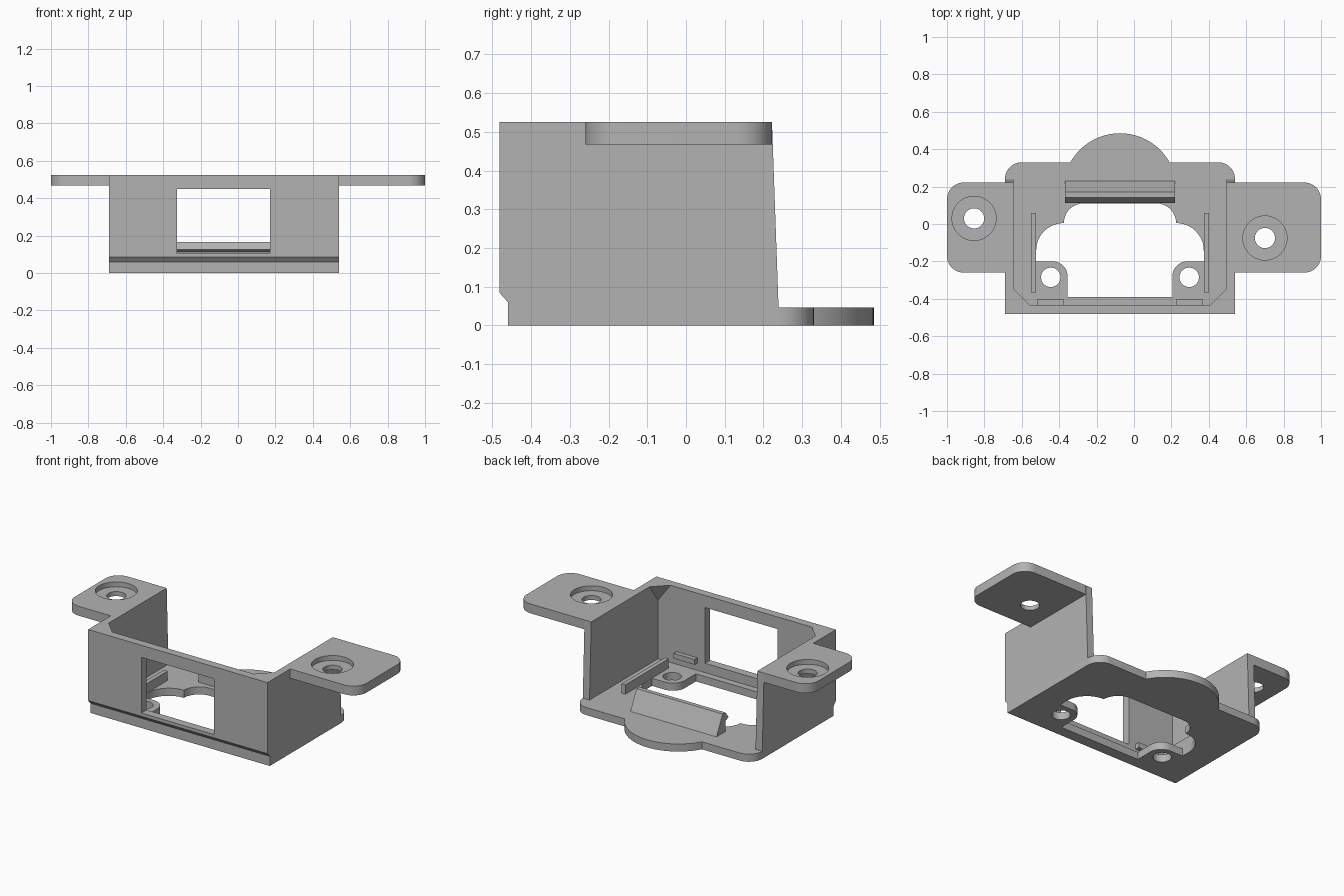
import bpy
import bmesh
from math import sin, cos, radians, pi
from mathutils import Vector

cube = bpy.data.objects.get("Cube")
if cube:
    bpy.data.objects.remove(cube, do_unlink=True)

grey = bpy.data.materials.new("plain_grey")
grey.use_nodes = True
GREY = (0.45, 0.45, 0.45, 1)
grey.diffuse_color = GREY
grey.node_tree.nodes["Principled BSDF"].inputs["Base Color"].default_value = GREY

MID = -0.075                 # centre line of the body
LEFT, RIGHT = 0.54, -0.69    # outer faces of the side walls
WALL, FLOOR, TOP = 0.046, 0.047, 0.525


def mirror(x):
    return 2 * MID - x


def rounded(corners, steps=12):
    """Outline from (x, y, radius) corners, for right-angled rounded corners."""
    out = []
    for i, (x, y, r) in enumerate(corners):
        p = Vector((x, y))
        if not r:
            out.append(p)
            continue
        a = (Vector(corners[i - 1][:2]) - p).normalized() * r
        b = (Vector(corners[(i + 1) % len(corners)][:2]) - p).normalized() * r
        for k in range(steps + 1):
            t = k / steps * pi / 2
            out.append(p + a * (1 - sin(t)) + b * (1 - cos(t)))
    return out


def circle(x, y, r, n=48):
    return [(x + r * cos(2 * pi * k / n), y + r * sin(2 * pi * k / n)) for k in range(n)]


def solid(name, bm):
    bmesh.ops.remove_doubles(bm, verts=bm.verts, dist=1e-5)
    bmesh.ops.recalc_face_normals(bm, faces=bm.faces)
    mesh = bpy.data.meshes.new(name)
    bm.to_mesh(mesh)
    bm.free()
    mesh.materials.append(grey)
    ob = bpy.data.objects.new(name, mesh)
    bpy.context.collection.objects.link(ob)
    return ob


def prism(name, outline, low, high, along="z"):
    """Extrude an (x, y) outline along z, or a (y, z) outline along x."""
    bm = bmesh.new()
    place = (lambda p: (p[0], p[1], low)) if along == "z" else (lambda p: (low, p[0], p[1]))
    face = bm.faces.new([bm.verts.new(place(p)) for p in outline])
    new = bmesh.ops.extrude_face_region(bm, geom=[face])["geom"]
    shift = (0, 0, high - low) if along == "z" else (high - low, 0, 0)
    bmesh.ops.translate(bm, vec=shift, verts=[v for v in new if isinstance(v, bmesh.types.BMVert)])
    return solid(name, bm)


def box(name, x0, x1, y0, y1, z0, z1):
    return prism(name, [(x0, y0), (x1, y0), (x1, y1), (x0, y1)], z0, z1)


def cut(ob, cutters):
    bpy.context.view_layer.objects.active = ob
    for c in cutters:
        c.hide_render = True
        mod = ob.modifiers.new("cut", "BOOLEAN")
        mod.operation, mod.solver, mod.object = "DIFFERENCE", "EXACT", c
        bpy.ops.object.modifier_apply(modifier=mod.name)
        bpy.data.objects.remove(c, do_unlink=True)


def smooth(ob):
    bpy.ops.object.select_all(action="DESELECT")
    ob.select_set(True)
    bpy.context.view_layer.objects.active = ob
    bpy.ops.object.shade_smooth_by_angle(angle=radians(30))


# Floor plate with round back corners and a central bulge
bulge = [(MID + 0.304 * cos(radians(a)), 0.181 + 0.304 * sin(radians(a)), 0)
         for a in [29.3 + 121.4 * k / 32 for k in range(33)]]
floor = prism("floor_plate", rounded(
    [(RIGHT, -0.46, 0), (LEFT, -0.46, 0), (LEFT, 0.33, 0.09)] + bulge + [(RIGHT, 0.33, 0.09)]),
    0, FLOOR)

# Floor opening, leaving two screw pads at the front
half = [(0.205, -0.39, 0), (0.205, -0.2, 0.08), (0.373, -0.2, 0),
        (0.373, 0.005, 0.147), (0.225, 0.005, 0), (0.225, 0.11, 0.105)]
opening = rounded(half + [(mirror(x), y, r) for x, y, r in reversed(half)])
cut(floor, [prism("opening_cutter", opening, -0.1, 0.2)] +
    [prism("pad_hole_cutter", circle(x, -0.285, 0.052), -0.1, 0.2) for x in (0.295, mirror(0.295))])
smooth(floor)

# Side walls with a slanted back edge and a stepped front edge
front_edge = [(-0.482, TOP), (-0.482, 0.085), (-0.46, 0.06), (-0.46, FLOOR)]
side = front_edge + [(0.239, FLOOR), (0.222, TOP)]
prism("left_wall", side, LEFT - WALL, LEFT, "x")
prism("right_wall", side, RIGHT, RIGHT + WALL, "x")

# Front wall with its window
front = prism("front_wall", front_edge + [(-0.432, FLOOR), (-0.432, TOP)],
              RIGHT + WALL, LEFT - WALL, "x")
cut(front, [box("window_cutter", -0.325, 0.172, -0.6, -0.3, 0.105, 0.45)])

# Mounting tabs with counterbored screw holes
for name, inner, outer, hx, hy in (("left_tab", LEFT, 1, 0.7, -0.075),
                                   ("right_tab", RIGHT, -1, -0.855, 0.03)):
    tab = prism(name, rounded([(inner, -0.26, 0), (outer, -0.26, 0.09),
                               (outer, 0.222, 0.09), (inner, 0.222, 0)]), 0.467, TOP)
    cut(tab, [prism("hole_cutter", circle(hx, hy, 0.054), 0.3, 0.7),
              prism("counterbore_cutter", circle(hx, hy, 0.118), 0.495, 0.7)])
    smooth(tab)

# Snap ridge behind the opening
prism("snap_ridge", [(0.23, FLOOR), (0.17, 0.165), (0.143, 0.165), (0.112, 0.125),
                     (0.14, 0.112), (0.14, FLOOR)], -0.37, 0.22, "x")

for label, s in (("left", 1), ("right", -1)):
    def at(d):
        return MID + s * d

    # Guide rail on the floor and small catch on the front wall
    box(label + "_rail", *sorted((at(0.449), at(0.475))), -0.365, 0.06, FLOOR, 0.105)
    box(label + "_catch", *sorted((at(0.3), at(0.443))), -0.432, -0.405, 0.092, 0.125)

    # Corner gusset under the rim
    x = at(0.569)
    bm = bmesh.new()
    pts = [bm.verts.new(p) for p in ((x, -0.432, TOP), (x - s * 0.085, -0.432, TOP),
                                     (x, -0.347, TOP), (x, -0.432, 0.41))]
    for i in range(4):
        bm.faces.new(pts[:i] + pts[i + 1:])
    solid(label + "_gusset", bm)
